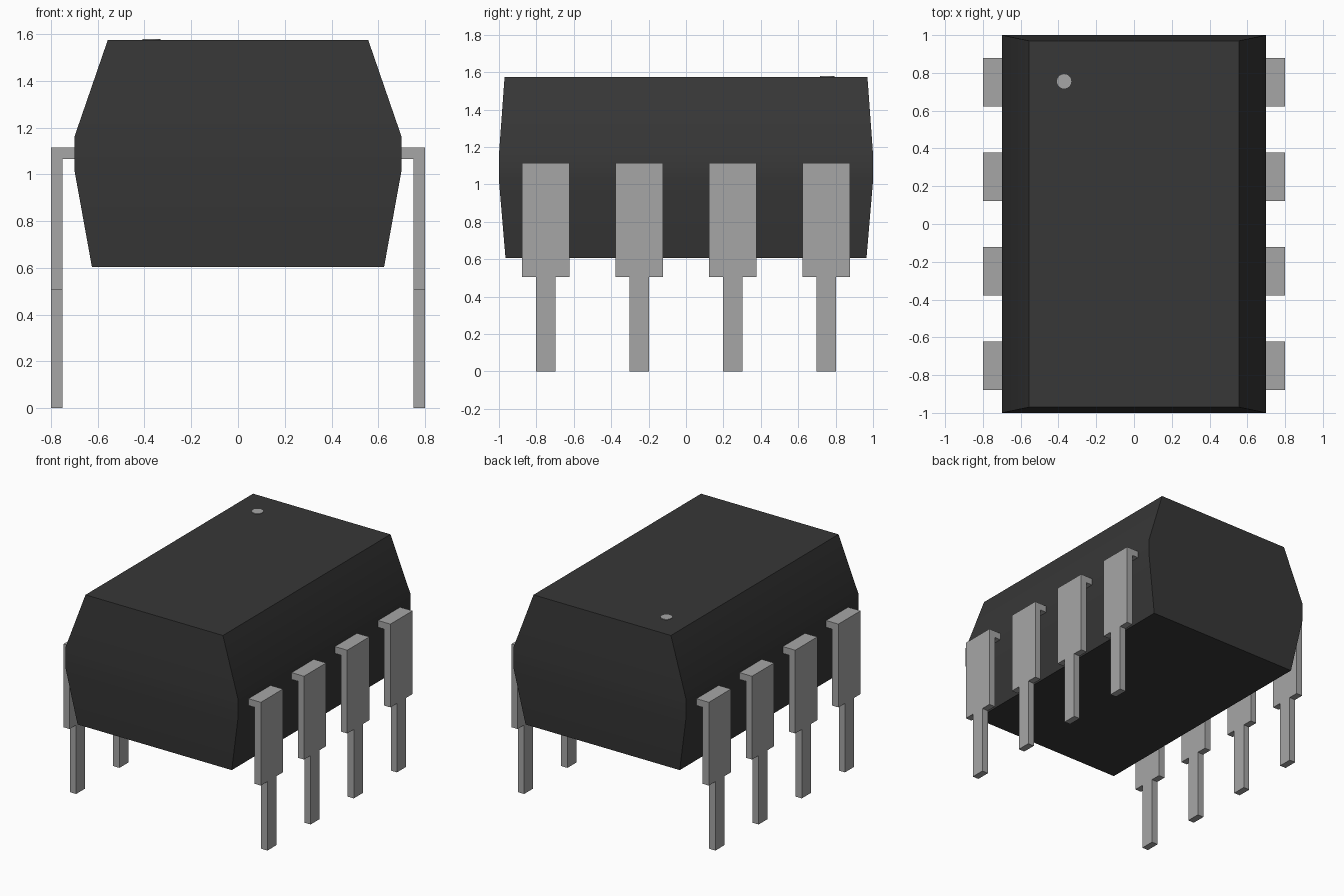
import bpy
import bmesh
import math

cube = bpy.data.objects.get("Cube")
if cube:
    bpy.data.objects.remove(cube, do_unlink=True)


def make_material(name, value):
    mat = bpy.data.materials.new(name)
    mat.use_nodes = True
    colour = (value, value, value, 1.0)
    mat.diffuse_color = colour
    mat.node_tree.nodes["Principled BSDF"].inputs["Base Color"].default_value = colour
    return mat


BLACK = make_material("black plastic", 0.038)
METAL = make_material("grey metal", 0.38)


def finish(name, bm, mat):
    bmesh.ops.recalc_face_normals(bm, faces=bm.faces[:])
    mesh = bpy.data.meshes.new(name)
    bm.to_mesh(mesh)
    bm.free()
    mesh.materials.append(mat)
    obj = bpy.data.objects.new(name, mesh)
    bpy.context.collection.objects.link(obj)
    return obj


def extrude_y(bm, outline, y0, y1):
    """Solid from an (x, z) outline stretched between two y positions."""
    front = [bm.verts.new((x, y0, z)) for x, z in outline]
    back = [bm.verts.new((x, y1, z)) for x, z in outline]
    bm.faces.new(front)
    bm.faces.new(back[::-1])
    n = len(outline)
    for i in range(n):
        j = (i + 1) % n
        bm.faces.new((front[j], front[i], back[i], back[j]))


# Moulded body: rectangles stacked in z, as (z, half width, half length)
LEVELS = [(0.605, 0.625, 0.965), (1.02, 0.70, 1.0), (1.16, 0.70, 1.0), (1.575, 0.557, 0.97)]
bm = bmesh.new()
rings = [[bm.verts.new((sx * hx, sy * hy, z)) for sx, sy in ((-1, -1), (1, -1), (1, 1), (-1, 1))]
         for z, hx, hy in LEVELS]
bm.faces.new(rings[0][::-1])
bm.faces.new(rings[-1])
for low, high in zip(rings, rings[1:]):
    for i in range(4):
        j = (i + 1) % 4
        bm.faces.new((low[i], low[j], high[j], high[i]))
body = finish("body", bm, BLACK)
bpy.ops.object.select_all(action='DESELECT')
body.select_set(True)
bpy.context.view_layer.objects.active = body
bpy.ops.object.shade_smooth_by_angle(angle=math.radians(30))

# Index dot on the top
bm = bmesh.new()
bmesh.ops.create_cone(bm, cap_ends=True, segments=32, radius1=0.038, radius2=0.038, depth=0.008)
bmesh.ops.translate(bm, verts=bm.verts[:], vec=(-0.37, 0.755, 1.575))
finish("index_dot", bm, METAL)

# Pins: wide bent shoulder with a narrow leg below
OUT, IN, TOP, STEP = 0.80, 0.75, 1.115, 0.505
SHOULDER = [(0.66, TOP), (OUT, TOP), (OUT, STEP), (IN, STEP), (IN, TOP - 0.05), (0.66, TOP - 0.05)]
LEG = [(IN, 0), (OUT, 0), (OUT, STEP), (IN, STEP)]
for side, sx in (("left", 1), ("right", -1)):
    for k in range(4):
        y = -0.75 + 0.5 * k
        bm = bmesh.new()
        for outline, half in ((SHOULDER, 0.128), (LEG, 0.052)):
            extrude_y(bm, [(sx * x, z) for x, z in outline], y - half, y + half)
        finish(f"{side}_pin_{k + 1}", bm, METAL)
